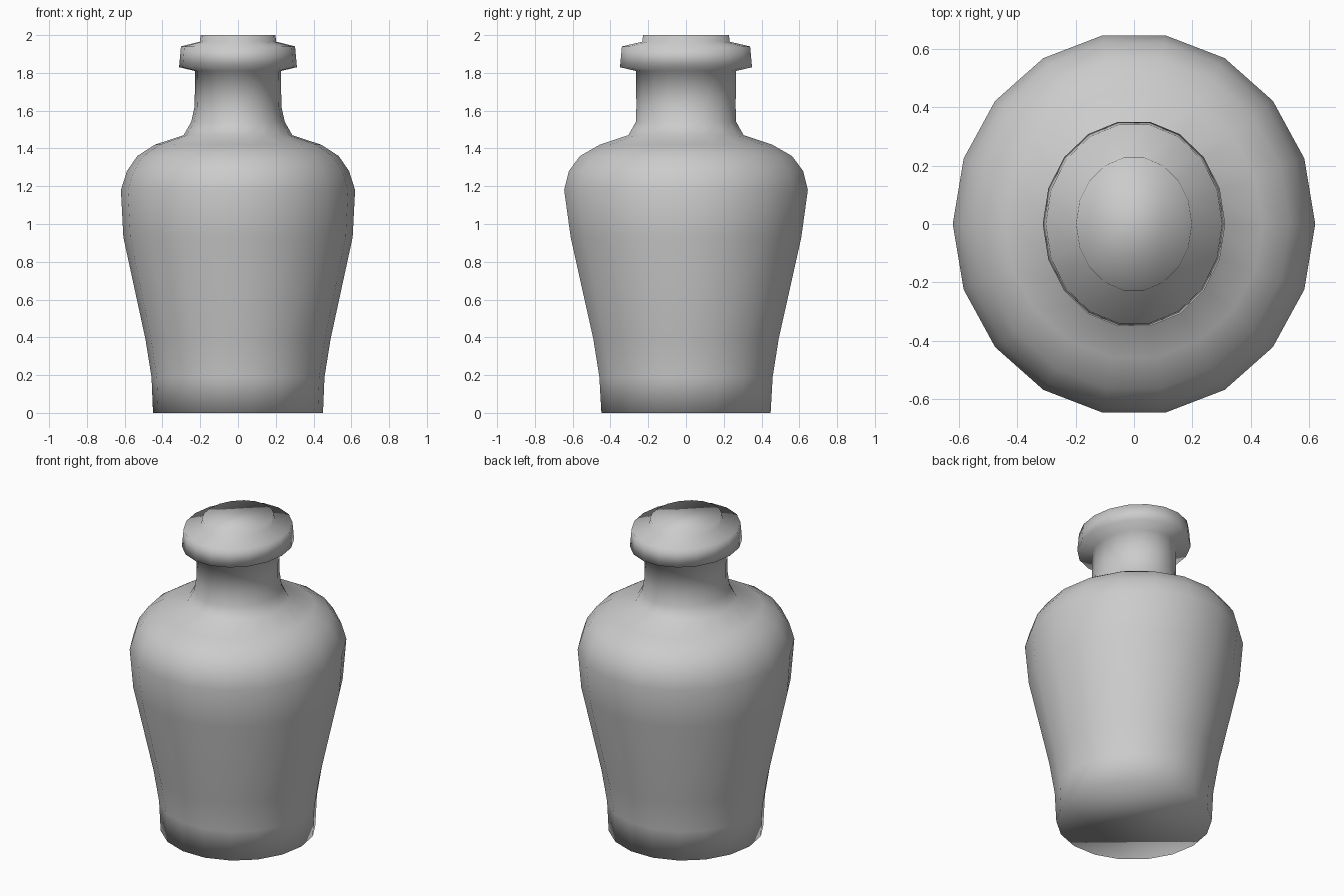
import bpy, bmesh
from math import cos, sin, tau

if "Cube" in bpy.data.objects:
    bpy.data.objects.remove(bpy.data.objects["Cube"])

SIDES = 18

# Profile: height, half-width in x, half-depth in y
PROFILE = [
    (0.00, 0.45, 0.455), (0.19, 0.458, 0.466), (0.39, 0.49, 0.498),
    (0.93, 0.607, 0.62), (1.18, 0.62, 0.655), (1.28, 0.588, 0.63),
    (1.36, 0.533, 0.57), (1.42, 0.44, 0.463), (1.47, 0.288, 0.31),
    (1.54, 0.248, 0.27), (1.62, 0.23, 0.267), (1.81, 0.227, 0.269),
    (1.83, 0.312, 0.355), (1.94, 0.302, 0.345), (1.965, 0.202, 0.235),
    (2.00, 0.198, 0.231),
]


def loft(name, profile):
    """Stack oval rings, bridge them and cap both ends."""
    bm = bmesh.new()
    rings = [[bm.verts.new((rx * cos(tau * i / SIDES), ry * sin(tau * i / SIDES), z))
              for i in range(SIDES)] for z, rx, ry in profile]
    for low, high in zip(rings, rings[1:]):
        for i in range(SIDES):
            j = (i + 1) % SIDES
            bm.faces.new((low[i], low[j], high[j], high[i]))
    bm.faces.new(rings[0][::-1])
    bm.faces.new(rings[-1])
    for face in bm.faces:
        face.smooth = True
    mesh = bpy.data.meshes.new(name)
    bm.to_mesh(mesh)
    bm.free()
    obj = bpy.data.objects.new(name, mesh)
    bpy.context.collection.objects.link(obj)
    return obj


# Bottle: body, shoulder, neck and lip as one smooth skin
loft("bottle", PROFILE)
